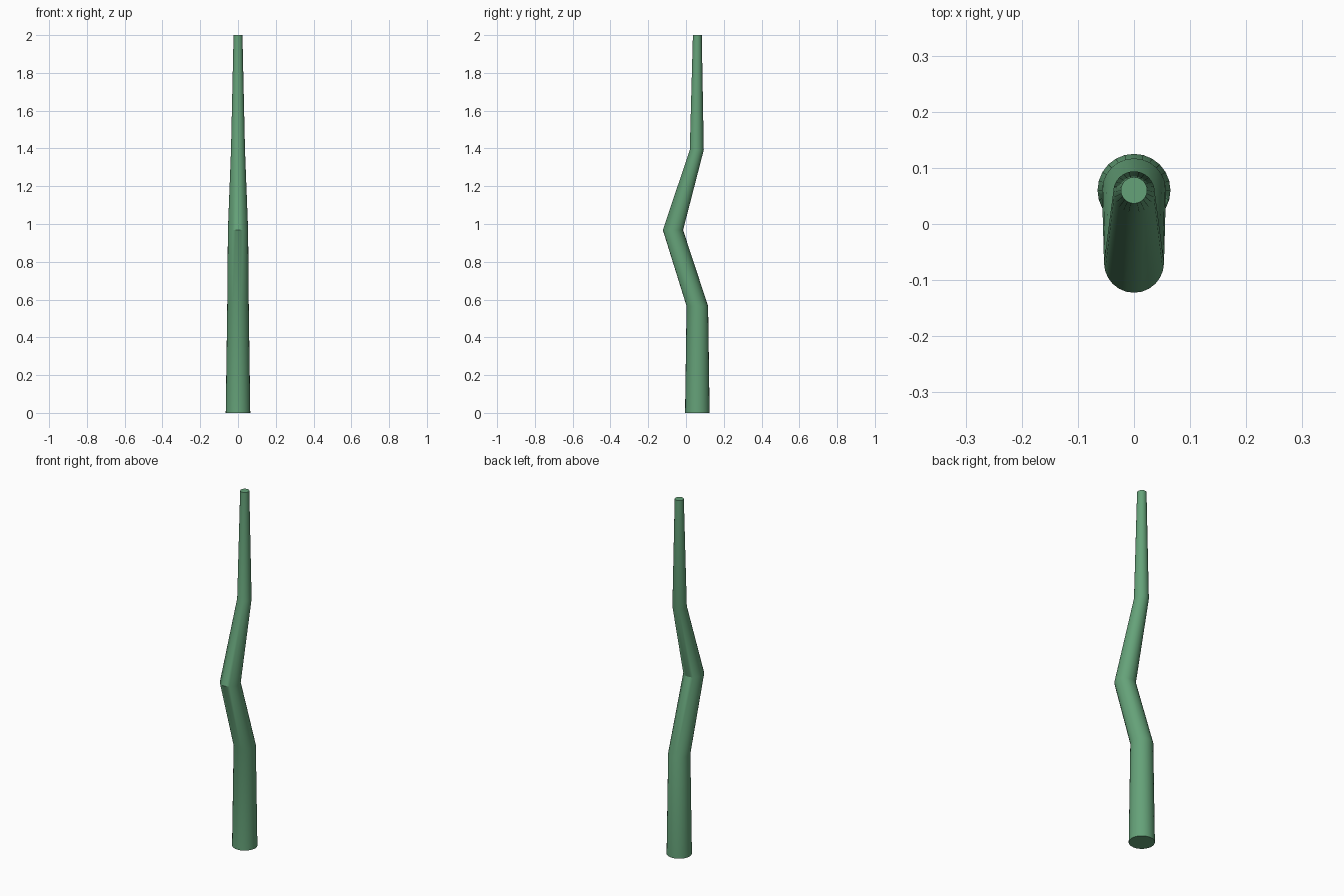
import bpy, bmesh
from math import cos, sin, tau

if "Cube" in bpy.data.objects:
    bpy.data.objects.remove(bpy.data.objects["Cube"])

SIDES = 24
# Horizontal rings along the crooked stem: (y centre, z, radius)
RINGS = [
    (0.06, 0.0, 0.065),
    (0.06, 0.565, 0.057),
    (-0.069, 0.968, 0.0535),
    (0.057, 1.392, 0.037),
    (0.06, 2.0, 0.0235),
]


def tapered_stem(name, rings, sides):
    bm = bmesh.new()
    loops = [[bm.verts.new((r * cos(tau * i / sides), y + r * sin(tau * i / sides), z))
              for i in range(sides)] for y, z, r in rings]
    # Side walls between neighbouring rings
    for a, b in zip(loops, loops[1:]):
        for i in range(sides):
            j = (i + 1) % sides
            bm.faces.new((a[i], a[j], b[j], b[i]))
    # End caps
    bm.faces.new(loops[0][::-1])
    bm.faces.new(loops[-1])
    mesh = bpy.data.meshes.new(name)
    bm.to_mesh(mesh)
    bm.free()
    obj = bpy.data.objects.new(name, mesh)
    bpy.context.collection.objects.link(obj)
    return obj


# Bent, tapering stem
stem = tapered_stem("stem", RINGS, SIDES)
green = bpy.data.materials.new("green")
green.diffuse_color = (0.13, 0.36, 0.19, 1)
green.use_nodes = True
green.node_tree.nodes["Principled BSDF"].inputs["Base Color"].default_value = green.diffuse_color
stem.data.materials.append(green)

# Smooth sides, crisp caps and middle bend
bpy.context.view_layer.objects.active = stem
stem.select_set(True)
bpy.ops.object.shade_smooth_by_angle(angle=0.52)
